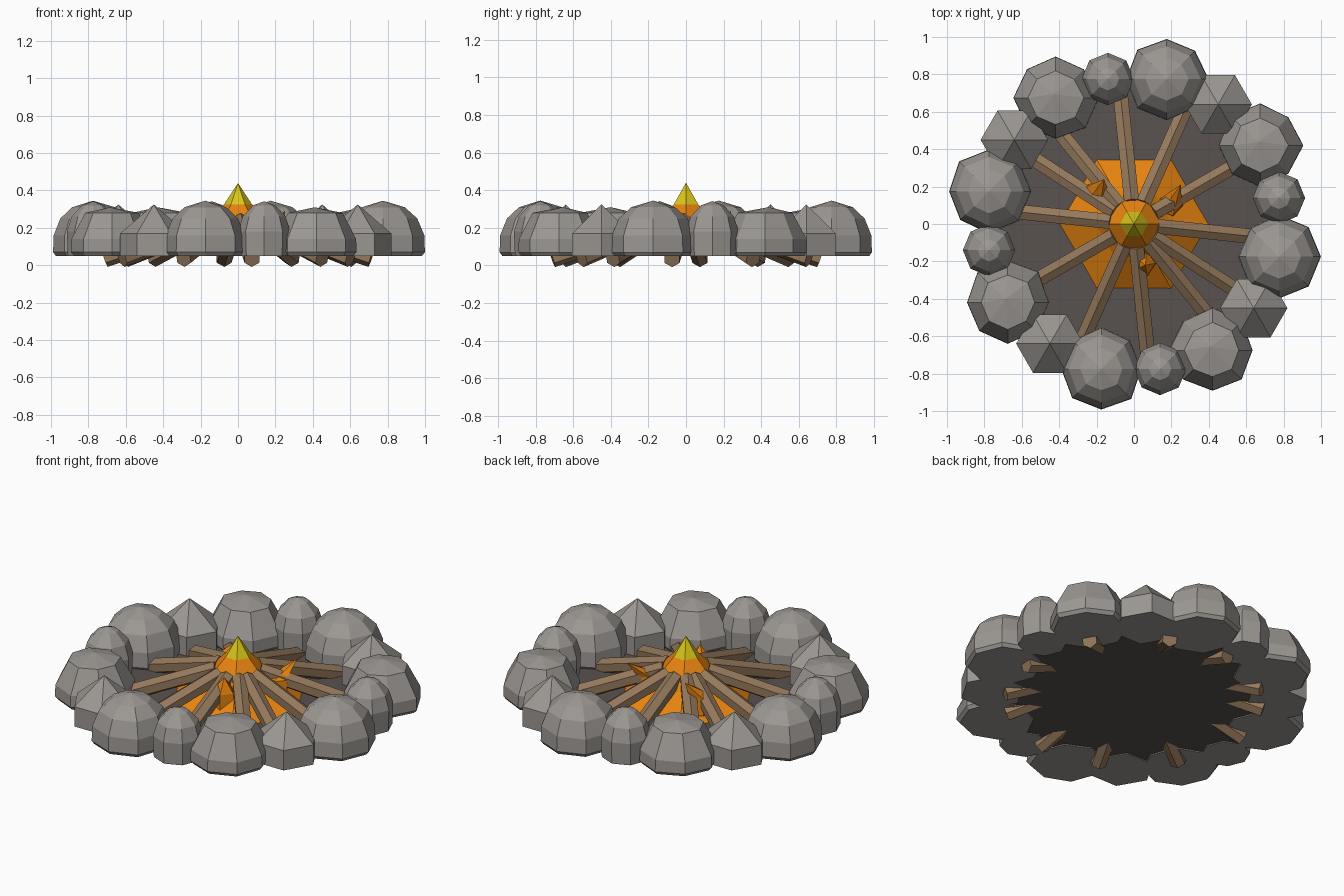
import bpy, bmesh, math, random
from mathutils import Vector

if "Cube" in bpy.data.objects:
    bpy.data.objects.remove(bpy.data.objects["Cube"])

random.seed(4)


def material(name, rgb):
    m = bpy.data.materials.new(name)
    m.diffuse_color = (*rgb, 1)
    m.use_nodes = True
    m.node_tree.nodes["Principled BSDF"].inputs["Base Color"].default_value = m.diffuse_color
    return m


STONE = material("grey stone", (0.33, 0.31, 0.29))
WOOD = material("brown wood", (0.30, 0.19, 0.105))
ORANGE = material("orange flame", (0.80, 0.23, 0.005))
YELLOW = material("yellow flame", (0.70, 0.56, 0.01))
ASH = material("dark ash", (0.10, 0.085, 0.078))


def solid(name, sides, rings, apex, mats, loc=(0, 0, 0), jitter=0.0, lean=(0, 0)):
    """Stacked polygon rings (z, radius) closed by a base and a pointed top."""
    bm = bmesh.new()
    wobble = [1 + random.uniform(-jitter, jitter) for _ in range(sides)]
    loops = []
    for z, r in rings:
        loops.append([bm.verts.new((r * wobble[i] * math.cos(math.tau * i / sides),
                                    r * wobble[i] * math.sin(math.tau * i / sides), z))
                      for i in range(sides)])
    top = bm.verts.new((lean[0], lean[1], apex))
    bm.faces.new(loops[0][::-1])
    for a, b in zip(loops, loops[1:]):
        for i in range(sides):
            j = (i + 1) % sides
            bm.faces.new((a[i], a[j], b[j], b[i]))
    for i in range(sides):
        f = bm.faces.new((loops[-1][i], loops[-1][(i + 1) % sides], top))
        f.material_index = len(mats) - 1
    me = bpy.data.meshes.new(name)
    bm.to_mesh(me)
    bm.free()
    for m in mats:
        me.materials.append(m)
    ob = bpy.data.objects.new(name, me)
    ob.location = loc
    bpy.context.collection.objects.link(ob)
    return ob


# Ash bed
solid("ash_bed", 16, [(0.055, 0.76)], 0.07, [ASH])

# Ring of stones: four quarter turns of the same four stones
TALL = [(0.05, 0.205), (0.07, 0.22), (0.16, 0.217), (0.25, 0.18), (0.31, 0.115)]
FLAT = [(0.05, 0.205), (0.07, 0.222), (0.14, 0.22), (0.28, 0.145)]
SMALL = [(0.05, 0.135), (0.18, 0.14), (0.26, 0.115), (0.32, 0.06)]
POINTED = [(0.05, 0.18), (0.17, 0.18)]
for k in range(4):
    c, s = round(math.cos(k * math.pi / 2)), round(math.sin(k * math.pi / 2))

    def turn(x, y):
        return (c * x - s * y, s * x + c * y, 0)

    solid("tall_stone", 8, TALL, 0.345, [STONE], turn(0.775, -0.175), 0.03)
    solid("flat_stone", 8, FLAT, 0.31, [STONE], turn(0.675, 0.42), 0.05, (-0.01, 0.02))
    solid("small_stone", 8, SMALL, 0.342, [STONE], turn(0.775, 0.14))
    solid("pointed_stone", 6, POINTED, 0.325, [STONE], turn(0.64, -0.45))

# Logs leaning inward over the fire
for deg in (96, 66, 30, -6, -33, -51):
    for half in (0, 180):
        a = math.radians(deg + half)
        out = Vector((0.715 * math.cos(a), 0.715 * math.sin(a), 0.035))
        inner = Vector((0.12 * math.cos(a), 0.12 * math.sin(a), 0.235))
        axis = inner - out
        bpy.ops.mesh.primitive_cylinder_add(vertices=6, radius=0.046, depth=axis.length,
                                            location=(inner + out) / 2)
        log = bpy.context.object
        log.name = "log"
        log.rotation_euler = axis.to_track_quat('Z', 'Y').to_euler()
        log.data.materials.append(WOOD)

# Main fire with a yellow tip
solid("main_flame", 6, [(0.06, 0.40), (0.19, 0.205), (0.325, 0.075)], 0.44, [ORANGE, YELLOW])

# Side flames leaning outward
for x, y, dx, dy in ((0.19, 0.10, 0.06, 0.11), (-0.20, 0.16, 0.04, 0.08), (0.05, -0.21, 0.01, -0.01)):
    solid("side_flame", 5, [(0.10, 0.07), (0.20, 0.062)], 0.29, [ORANGE], (x, y, 0), 0.1, (dx, dy))
